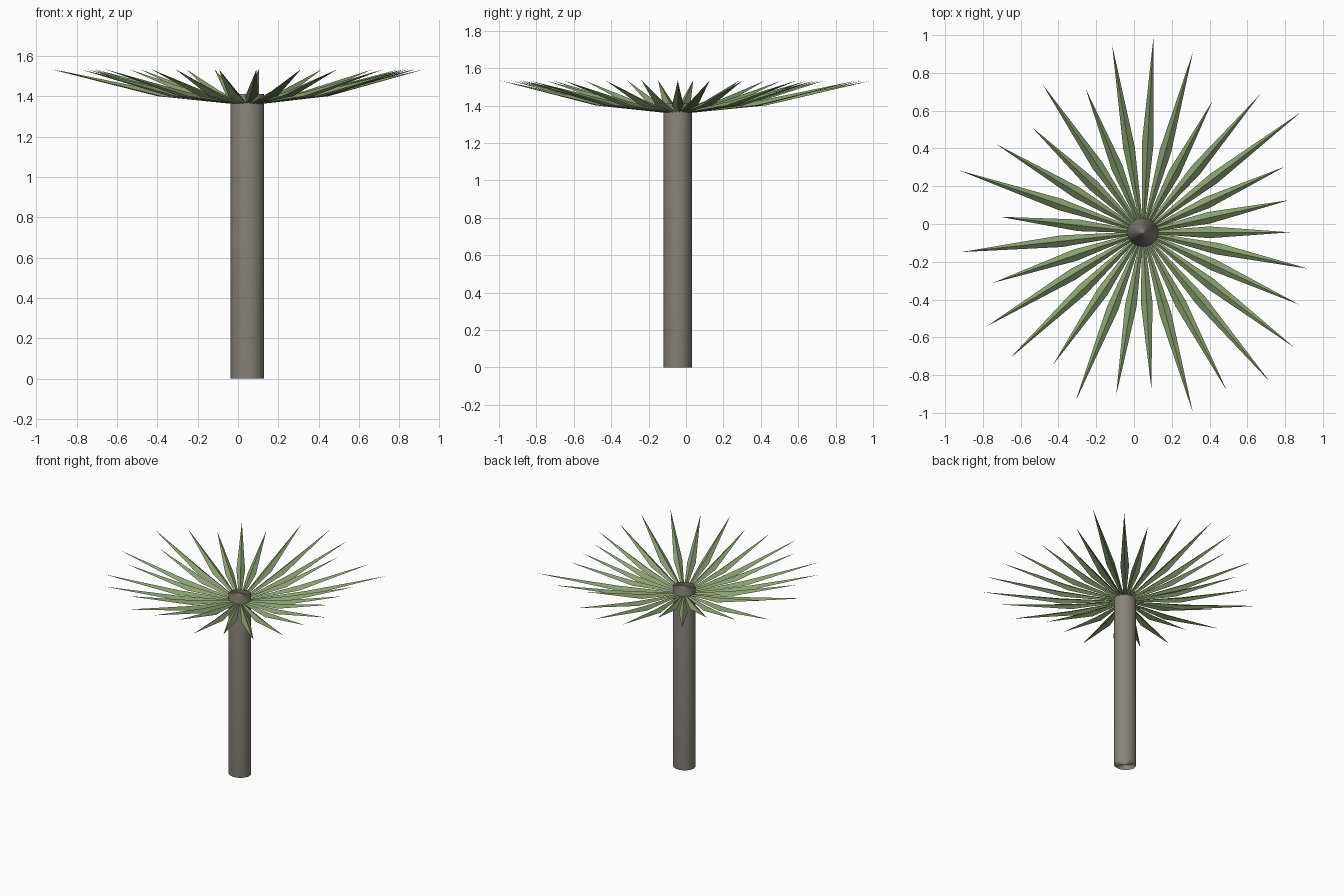
import bpy, bmesh, math

if "Cube" in bpy.data.objects:
    bpy.data.objects.remove(bpy.data.objects["Cube"])

CX, CY = 0.047, -0.044
# reach of each leaf, anticlockwise from +x
REACH = [.775, .784, .819, 1.041, .951, .778, .984, 1.03, .999, .809, .939, .799, .897, 1.019, .753,
         .96, .832, .959, .961, .84, .953, .866, .819, .98, .942, 1.032, .999, .905, .89]


def material(name, colour):
    m = bpy.data.materials.new(name)
    m.diffuse_color = (*colour, 1)
    m.use_nodes = True
    m.node_tree.nodes["Principled BSDF"].inputs["Base Color"].default_value = m.diffuse_color
    return m


# trunk
bpy.ops.mesh.primitive_cylinder_add(vertices=24, radius=1, depth=1.41, location=(CX, CY, 0.705))
trunk = bpy.context.object
trunk.name = "trunk"
trunk.scale = (0.083, 0.077, 1)
trunk.data.materials.append(material("bark", (0.25, 0.23, 0.19)))
bpy.ops.object.shade_smooth()

# leaves: blades folded along a raised ridge, stations are (fraction of reach, half width, ridge z, edge z)
STATIONS = [(0.06, 0.008, 1.366, 1.36), (0.45, 0.031, 1.425, 1.40)]
TIP_Z = 1.533
bm = bmesh.new()
for i, length in enumerate(REACH):
    a = 2 * math.pi * i / len(REACH)
    c, s = math.cos(a), math.sin(a)
    reach = length + 0.008

    def point(r, side, z):
        return bm.verts.new((CX + r * c - side * s, CY + r * s + side * c, z))

    base, mid = [[point(f * reach, -w, ze), point(f * reach, 0, zr), point(f * reach, w, ze)]
                 for f, w, zr, ze in STATIONS]
    tip = point(reach, 0, TIP_Z)
    for k in (0, 1):
        bm.faces.new((base[k], mid[k], mid[k + 1], base[k + 1]))
        bm.faces.new((mid[k], tip, mid[k + 1]))
mesh = bpy.data.meshes.new("leaves")
bm.to_mesh(mesh)
bm.free()
leaves = bpy.data.objects.new("leaves", mesh)
bpy.context.collection.objects.link(leaves)
mesh.materials.append(material("leaf_green", (0.25, 0.36, 0.16)))
